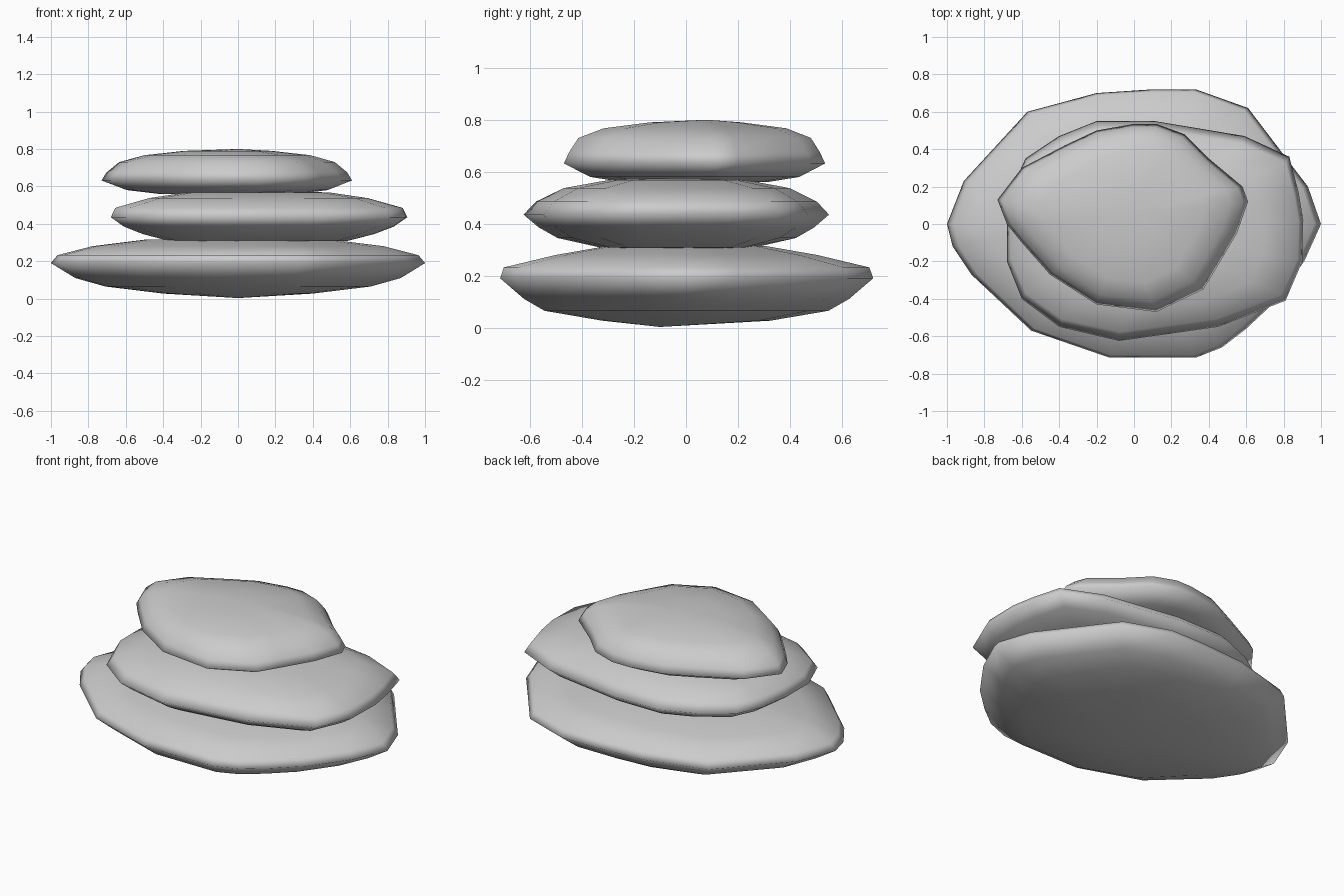
import bpy, bmesh


def stone(name, outline, centre, levels, bottom, top):
    """Loft a rim outline through scaled rings (x scale, y scale, z), closed by two poles."""
    cx, cy = centre
    bm = bmesh.new()
    rings = [[bm.verts.new((cx + (x - cx) * sx, cy + (y - cy) * sy, z)) for x, y in outline]
             for sx, sy, z in levels]
    n = len(outline)
    for lo, hi in zip(rings, rings[1:]):
        for i in range(n):
            j = (i + 1) % n
            bm.faces.new((lo[i], lo[j], hi[j], hi[i]))
    for ring, pole in ((rings[0], bottom), (rings[-1], top)):
        p = bm.verts.new(pole)
        for i in range(n):
            bm.faces.new((ring[i], ring[(i + 1) % n], p))
    bmesh.ops.recalc_face_normals(bm, faces=bm.faces)
    for f in bm.faces:
        f.smooth = True
    mesh = bpy.data.meshes.new(name)
    bm.to_mesh(mesh)
    bm.free()
    bpy.context.collection.objects.link(bpy.data.objects.new(name, mesh))


# Wide, flat base stone
stone("bottom_stone",
      [(-1, 0), (-.97, -.12), (-.87, -.27), (-.55, -.57), (-.13, -.715), (.33, -.715),
       (.47, -.66), (.6, -.56), (.75, -.42), (.91, -.2), (1, 0), (.93, .2), (.8, .37),
       (.61, .62), (.33, .72), (.1, .72), (-.2, .7), (-.57, .6), (-.91, .23)],
      (0, 0),
      [(.40, .45, .027), (.71, .76, .065), (.87, .87, .11), (1, 1, .19),
       (.965, .98, .232), (.78, .70, .28), (.50, .42, .315)],
      (0, -.1, .003), (0, 0, .322))

# Middle stone, shifted to the right
stone("middle_stone",
      [(-.68, -.2), (-.6, -.4), (-.4, -.55), (-.08, -.625), (.17, -.59), (.45, -.55),
       (.81, -.41), (.9, -.2), (.905, .02), (.88, .17), (.83, .36), (.59, .47), (.11, .55),
       (-.2, .55), (-.4, .47), (-.58, .35), (-.65, .2), (-.68, 0)],
      (.1, -.03),
      [(.60, .50, .308), (.78, .78, .345), (.91, .90, .385), (1, 1, .435),
       (.97, .92, .485), (.74, .74, .537), (.48, .45, .568)],
      (.1, 0, .302), (0, -.05, .578))

# Small, plump top stone, shifted to the left
stone("top_stone",
      [(-.73, .13), (-.68, 0), (-.6, -.1), (-.45, -.27), (-.2, -.43), (.12, -.47),
       (.37, -.35), (.45, -.22), (.55, -.05), (.61, .12), (.58, .2), (.4, .35), (.27, .48),
       (.12, .535), (0, .535), (-.2, .5), (-.37, .42), (-.6, .3)],
      (-.05, .04),
      [(.55, .55, .56), (.80, .80, .58), (1, 1, .632), (.96, .96, .675),
       (.86, .89, .73), (.66, .70, .767), (.35, .35, .79)],
      (0, 0, .556), (0, .08, .8))
